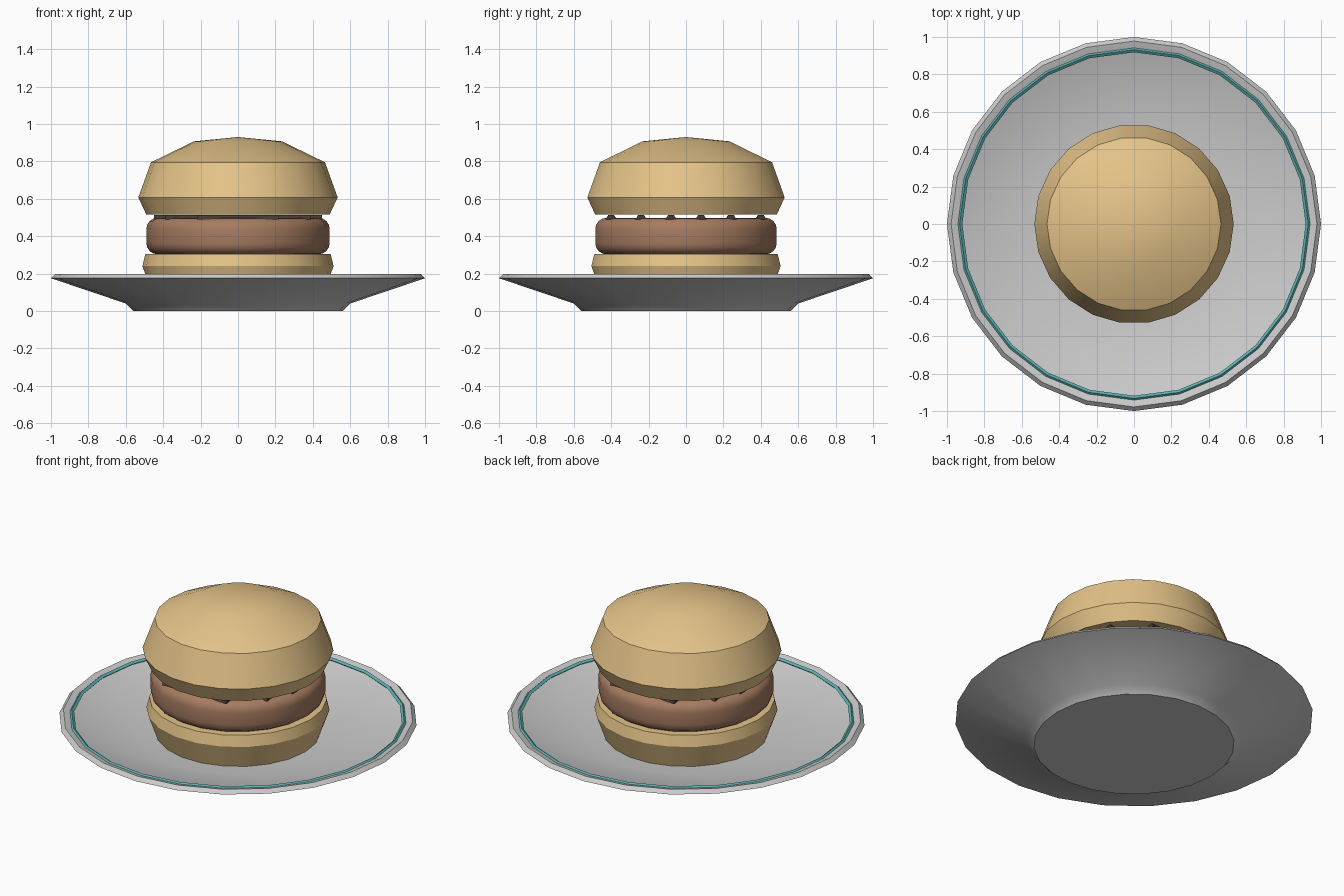
import bpy, bmesh
from math import sin, cos, pi, radians, sqrt

if "Cube" in bpy.data.objects:
    bpy.data.objects.remove(bpy.data.objects["Cube"])


def material(name, rgb):
    m = bpy.data.materials.new(name)
    m.diffuse_color = (*rgb, 1)
    m.use_nodes = True
    m.node_tree.nodes["Principled BSDF"].inputs["Base Color"].default_value = m.diffuse_color
    return m


def finish(name, bm, mat=None, angle=30):
    bmesh.ops.recalc_face_normals(bm, faces=bm.faces)
    me = bpy.data.meshes.new(name)
    bm.to_mesh(me)
    bm.free()
    ob = bpy.data.objects.new(name, me)
    bpy.context.collection.objects.link(ob)
    if mat:
        me.materials.append(mat)
    bpy.ops.object.select_all(action='DESELECT')
    ob.select_set(True)
    bpy.context.view_layer.objects.active = ob
    bpy.ops.object.shade_smooth_by_angle(angle=radians(angle))
    return ob


def lathe(name, profile, n, mat=None, loop=False):
    """Revolve (radius, z) points around z; radius 0 becomes a pole."""
    bm = bmesh.new()
    rings = []
    for r, z in profile:
        if r == 0:
            rings.append([bm.verts.new((0, 0, z))] * n)
        else:
            rings.append([bm.verts.new((r * cos(2 * pi * i / n), r * sin(2 * pi * i / n), z))
                          for i in range(n)])
    pairs = list(zip(rings, rings[1:]))
    if loop:
        pairs.append((rings[-1], rings[0]))
    for a, b in pairs:
        for i in range(n):
            j = (i + 1) % n
            bm.faces.new(list(dict.fromkeys((a[i], a[j], b[j], b[i]))))
    return finish(name, bm, mat)


bread = material("bread", (0.78, 0.55, 0.25))
meat = material("meat", (0.38, 0.20, 0.12))
char = material("char", (0.06, 0.04, 0.03))
teal = material("teal", (0.11, 0.43, 0.43))

# plate with foot, flared wall and raised rim
lathe("plate", [(0, 0), (0.56, 0), (0.60, 0.04), (1.0, 0.175), (0.978, 0.197),
                (0.945, 0.188), (0.915, 0.175), (0.555, 0.095), (0, 0.095)], 24)

# raised coloured band near the rim
lathe("plate_band", [(0.943, 0.185), (0.932, 0.195), (0.918, 0.185), (0.930, 0.172)],
      24, teal, loop=True)

# buns
lathe("bottom_bun", [(0, 0.097), (0.46, 0.097), (0.511, 0.24), (0.495, 0.305), (0, 0.305)], 22, bread)
lathe("top_bun", [(0, 0.515), (0.49, 0.515), (0.533, 0.607), (0.465, 0.795),
                  (0.235, 0.907), (0, 0.93)], 22, bread)

# patty with rounded edge
corner = 0.06
edge = [(0.43 + corner * cos(a), z + corner * sin(a))
        for z, start in ((0.363, -pi / 2), (0.438, 0))
        for a in (start + k * pi / 8 for k in range(5))]
lathe("patty", [(0, 0.303)] + edge + [(0, 0.498)], 22, meat)

# grill marks: thin ridges running across the patty
for k, y in enumerate((-0.40, -0.24, -0.08, 0.08, 0.24, 0.40)):
    half = sqrt(0.455 ** 2 - y ** 2)
    bm = bmesh.new()
    bmesh.ops.create_cube(bm, size=1)
    for v in bm.verts:
        width = 0.03 if v.co.z > 0 else 0.06
        v.co = (v.co.x * 2 * half, y + v.co.y * width, 0.502 + v.co.z * 0.024)
    finish(f"grill_mark_{k + 1}", bm, char)
